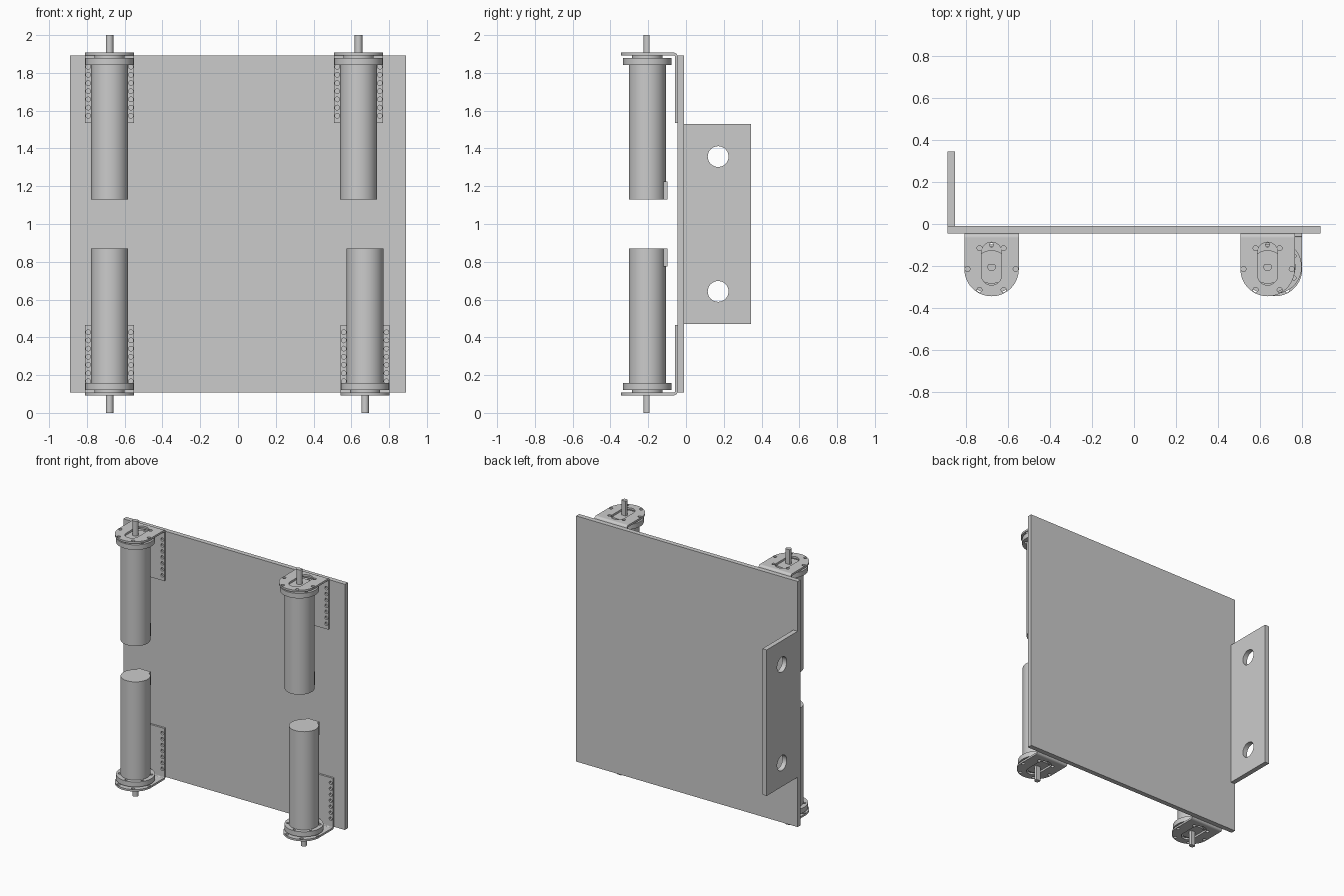
import bpy, bmesh
from math import sin, cos, pi, radians
from mathutils import Matrix

if "Cube" in bpy.data.objects:
    bpy.data.objects.remove(bpy.data.objects["Cube"])

UP = Matrix.Identity(4)                                   # profile in x,y, thickness along +z
FRONT = Matrix.Rotation(pi / 2, 4, 'X')                   # profile in x,z, thickness along -y
SIDE = Matrix(((0, 0, 1, 0), (1, 0, 0, 0), (0, 1, 0, 0), (0, 0, 0, 1)))  # profile in y,z, thickness +x


def arc(cx, cy, r, a0=0, a1=360, n=32):
    full = a1 - a0 == 360
    return [(cx + r * cos(radians(a0 + (a1 - a0) * i / n)),
             cy + r * sin(radians(a0 + (a1 - a0) * i / n))) for i in range(n if full else n + 1)]


def rect(x0, y0, x1, y1):
    return [(x0, y0), (x1, y0), (x1, y1), (x0, y1)]


def plate(loops, start, depth, frame=UP):
    """Extrude an outline (first loop) with holes (other loops)."""
    cu = bpy.data.curves.new("profile", 'CURVE')
    cu.dimensions, cu.fill_mode, cu.extrude = '2D', 'BOTH', depth / 2
    for pts in loops:
        sp = cu.splines.new('POLY')
        sp.points.add(len(pts) - 1)
        for p, (u, v) in zip(sp.points, pts):
            p.co = (u, v, 0, 1)
        sp.use_cyclic_u = True
    ob = bpy.data.objects.new("profile", cu)
    bpy.context.collection.objects.link(ob)
    dg = bpy.context.evaluated_depsgraph_get()
    me = bpy.data.meshes.new_from_object(ob.evaluated_get(dg))
    bpy.data.objects.remove(ob)
    bm = bmesh.new()
    bm.from_mesh(me)
    bmesh.ops.remove_doubles(bm, verts=bm.verts, dist=1e-5)
    bmesh.ops.recalc_face_normals(bm, faces=bm.faces)
    bm.transform(frame @ Matrix.Translation((0, 0, start + depth / 2)))
    bm.to_mesh(me)
    bm.free()
    return me


def part(name, meshes, place=UP):
    """Join meshes into one named object."""
    bm = bmesh.new()
    for m in meshes:
        bm.from_mesh(m)
    bm.transform(place)
    if place.determinant() < 0:
        bmesh.ops.reverse_faces(bm, faces=bm.faces)
    me = bpy.data.meshes.new(name)
    bm.to_mesh(me)
    bm.free()
    me.shade_smooth()
    me.set_sharp_from_angle(angle=radians(30))
    ob = bpy.data.objects.new(name, me)
    bpy.context.collection.objects.link(ob)


# Chassis plate and the side flange with two holes
part("chassis_plate", [plate([rect(-.89, .108, .89, 1.892)], .01, .035, FRONT)])
part("side_flange", [plate([rect(-.01, .47, .345, 1.53), arc(.17, .643, .055),
                            arc(.17, 1.357, .055)], -.89, .035, SIDE)])

MY = -.205   # motor axis y
BY = -.215   # bracket arc centre y

# Bracket: rounded foot with slot and screw holes, bend, drilled back leaf
foot = [arc(0, BY, .13, 180, 360) + [(.13, -.065), (-.13, -.065)],
        arc(0, -.135, .048, 0, 180, 16) + arc(0, -.244, .048, 180, 360, 16)]
for k in range(6):
    foot.append(arc(.115 * cos(k * pi / 3), BY + .115 * sin(k * pi / 3), .012, n=16))
leaf = [rect(-.13, 1.535, .13, 1.887)]
for sx in (-1, 1):
    for k in range(7):
        leaf.append(arc(sx * .113, 1.573 + k * .0433, .0125, n=16))
bend = arc(-.065, 1.887, .02, 0, 90, 8) + arc(-.065, 1.887, .006, 90, 0, 8)
bracket = [plate(foot, 1.893, .014), plate(leaf, .045, .014, FRONT),
           plate([bend], -.13, .26, SIDE)]

# Motor: gearbox ring with screw holes, boss, can, D-shaft, rear terminal block
ring = [arc(0, MY, .128, n=48)]
for k in range(6):
    a = pi / 6 + k * pi / 3
    ring.append(arc(.105 * cos(a), MY + .105 * sin(a), .01, n=16))
gearbox = [plate(ring, 1.843, .036), plate([arc(0, MY, .08)], 1.879, .014)]
can = [plate([arc(0, MY, .098, n=48)], 1.13, .713)]
shaft = [plate([arc(0, MY, .02, 142, 398, 24)], 1.893, .107)]
terminal = [plate([rect(-.05, -.12, .05, -.097)], 1.13, .095)]

FLIP = Matrix.Translation((0, 0, 2)) @ Matrix.Diagonal((1, 1, -1, 1))
for label, x, flip in (("top_left", -.68, UP), ("top_right", .638, UP),
                       ("bottom_left", -.68, FLIP), ("bottom_right", .673, FLIP)):
    place = Matrix.Translation((x, 0, 0)) @ flip
    for name, meshes in (("bracket", bracket), ("gearbox", gearbox), ("motor_can", can),
                         ("shaft", shaft), ("terminal", terminal)):
        part(f"{name}_{label}", meshes, place)
